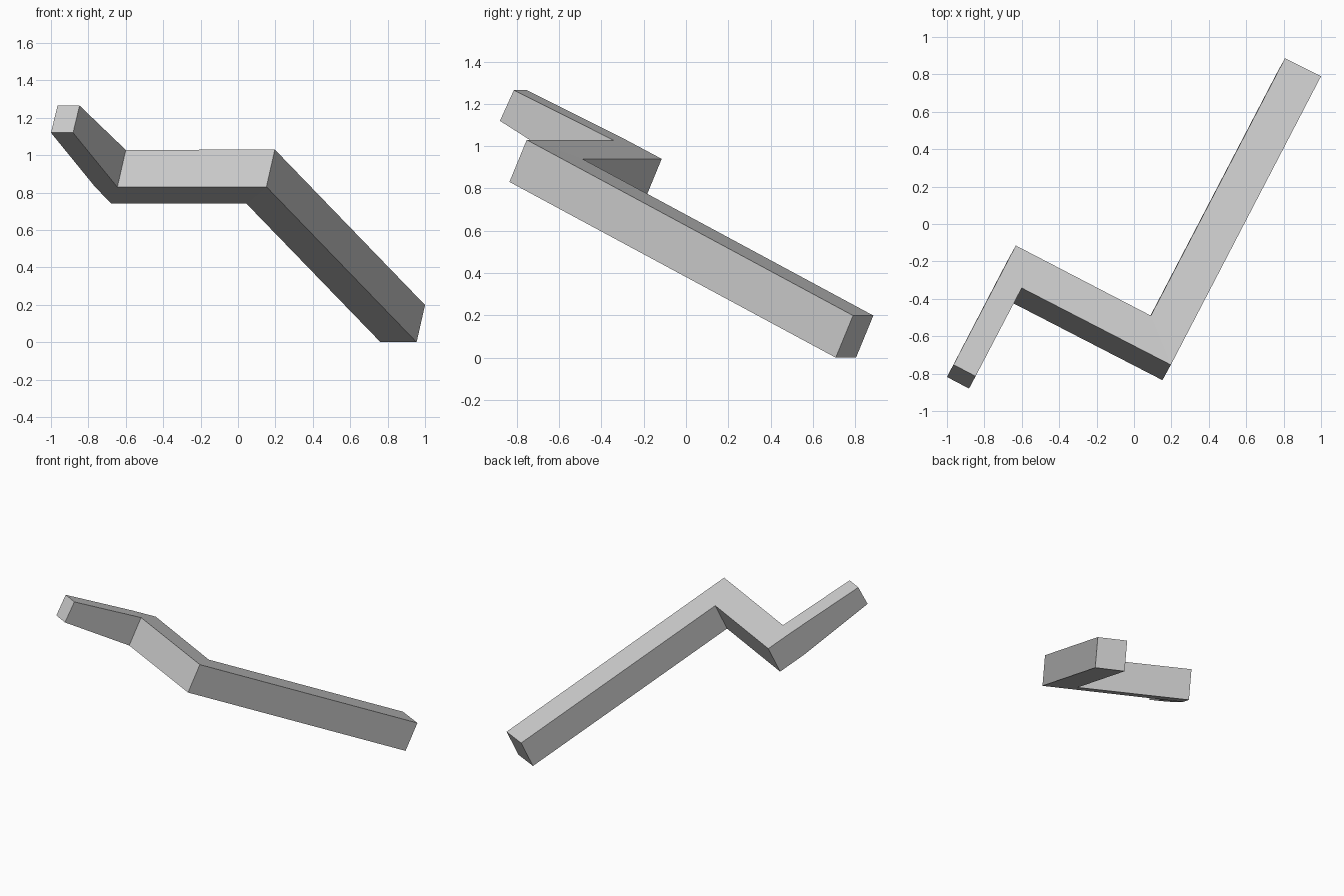
import bpy
import bmesh
from mathutils import Vector

cube = bpy.data.objects.get("Cube")
if cube:
    bpy.data.objects.remove(cube, do_unlink=True)

# Plain grey material
grey = bpy.data.materials.new("light grey")
grey.use_nodes = True
color = (0.6, 0.6, 0.6, 1)
grey.diffuse_color = color
grey.node_tree.nodes["Principled BSDF"].inputs["Base Color"].default_value = color

# Thickness direction, square to the sloping top
full = Vector((-0.045, -0.082, -0.199))
thin = Vector((-0.035, -0.066, -0.145))

# Corners of the top surface: position and thickness
corners = {
    "foot_right": ((1.0, 0.79, 0.199), full),
    "foot_left": ((0.807, 0.886, 0.199), full),
    "elbow_in": ((0.09, -0.49, 0.94), full),
    "elbow_out": ((0.197, -0.753, 1.03), full),
    "bend_out": ((-0.632, -0.115, 0.94), full),
    "bend_side": ((-0.718, -0.28, 1.028), full),
    "bend_in": ((-0.6, -0.342, 1.028), full),
    "tip_left": ((-0.965, -0.752, 1.265), thin),
    "tip_right": ((-0.847, -0.814, 1.265), thin),
}

# Each bar of the zigzag, as the outline of its top
bars = [
    ("foot_right", "foot_left", "elbow_in", "elbow_out"),
    ("elbow_out", "elbow_in", "bend_out", "bend_side", "bend_in"),
    ("bend_in", "bend_side", "tip_left", "tip_right"),
]

# One closed body: tops, undersides and the walls round the outer edge
bm = bmesh.new()
top = {k: bm.verts.new(p) for k, (p, d) in corners.items()}
low = {k: bm.verts.new(Vector(p) + d) for k, (p, d) in corners.items()}
edges = {(a, b) for bar in bars for a, b in zip(bar, bar[1:] + bar[:1])}
for bar in bars:
    bm.faces.new([top[k] for k in bar])
    bm.faces.new([low[k] for k in reversed(bar)])
for a, b in sorted(edges):
    if (b, a) not in edges:
        bm.faces.new((top[b], top[a], low[a], low[b]))
bmesh.ops.recalc_face_normals(bm, faces=bm.faces)

mesh = bpy.data.meshes.new("zigzag_bar")
bm.to_mesh(mesh)
bm.free()
mesh.materials.append(grey)
bpy.context.collection.objects.link(bpy.data.objects.new("zigzag_bar", mesh))
